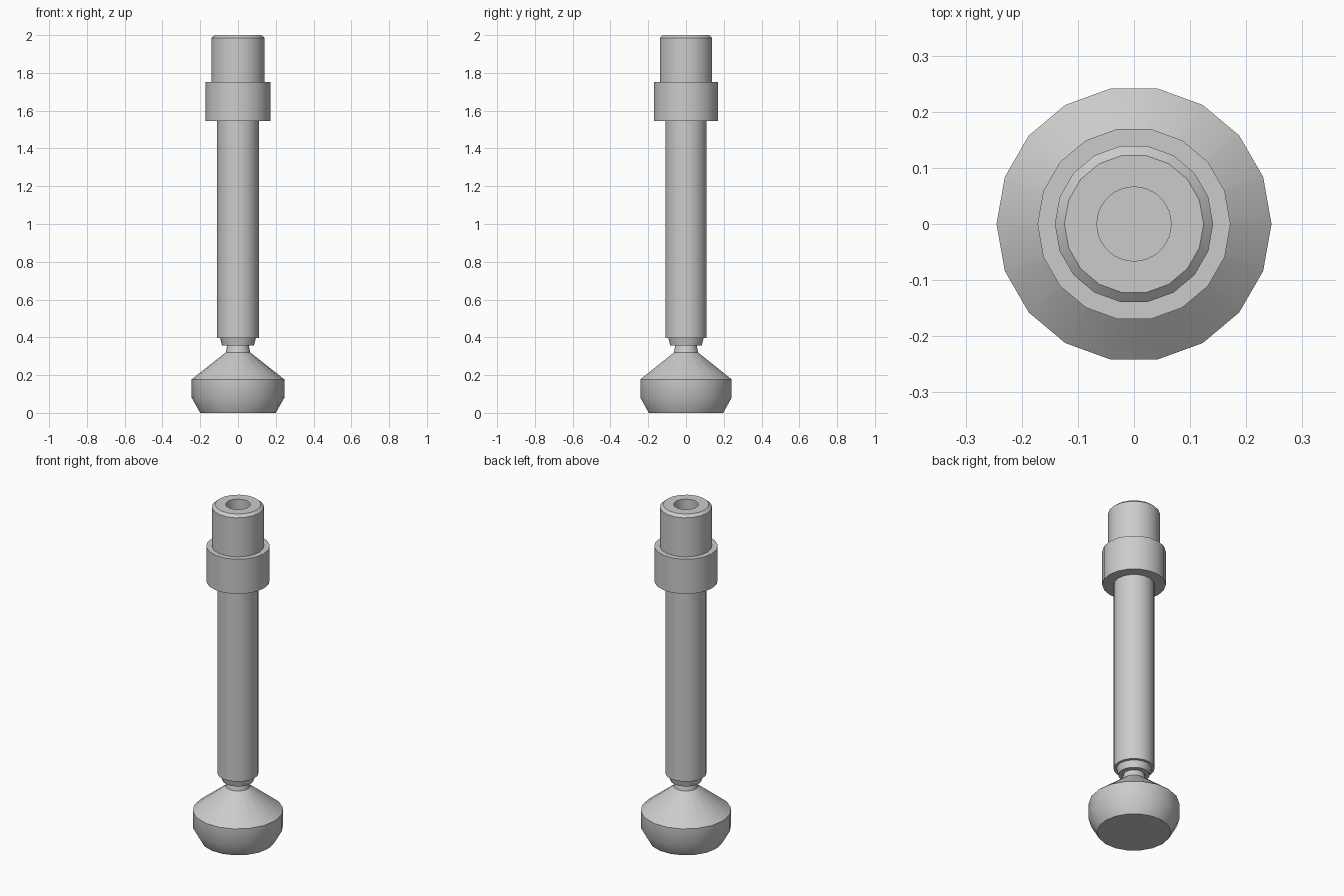
import bpy, bmesh, math

cube = bpy.data.objects.get("Cube")
if cube:
    bpy.data.objects.remove(cube, do_unlink=True)

SIDES = 18

steel = bpy.data.materials.new("brushed_grey")
steel.use_nodes = True
GREY = (0.6, 0.6, 0.6, 1)
steel.diffuse_color = GREY
steel.node_tree.nodes["Principled BSDF"].inputs["Base Color"].default_value = GREY


def lathe(name, profile, sides=SIDES):
    """Spin (radius, height) points, bottom to top, and cap both ends."""
    bm = bmesh.new()
    rings = []
    for r, z in profile:
        angles = [math.tau * i / sides for i in range(sides)]
        rings.append([bm.verts.new((r * math.cos(a), r * math.sin(a), z)) for a in angles])
    for low, high in zip(rings, rings[1:]):
        for i in range(sides):
            j = (i + 1) % sides
            bm.faces.new((low[i], low[j], high[j], high[i]))
    bm.faces.new(rings[0][::-1])
    bm.faces.new(rings[-1])
    bmesh.ops.recalc_face_normals(bm, faces=bm.faces)
    mesh = bpy.data.meshes.new(name)
    bm.to_mesh(mesh)
    bm.free()
    mesh.materials.append(steel)
    obj = bpy.data.objects.new(name, mesh)
    bpy.context.collection.objects.link(obj)
    return obj


# Swivel foot with its narrow neck
foot = lathe("swivel_foot", [(0.2, 0), (0.245, 0.08), (0.245, 0.178),
                             (0.065, 0.32), (0.055, 0.37)])

# Long shaft with a stepped, tapered tip
shaft = lathe("shaft", [(0.085, 0.357), (0.095, 0.397), (0.111, 0.397), (0.111, 1.6)])

# Wide collar
collar = lathe("collar", [(0.172, 1.545), (0.172, 1.752)])

# Head with bevelled rim and a round socket sunk into the top
head = lathe("head", [(0.141, 1.74), (0.141, 1.985), (0.124, 2.0)])
cutter = lathe("socket_cutter", [(0.066, 1.8), (0.066, 2.1)], 36)
cutter.hide_render = True
cutter.hide_set(True)
socket = head.modifiers.new("socket", "BOOLEAN")
socket.operation = "DIFFERENCE"
socket.object = cutter
socket.solver = "EXACT"

# Smooth round walls, crisp steps
for obj in (foot, shaft, collar, head):
    bpy.ops.object.select_all(action="DESELECT")
    obj.select_set(True)
    bpy.context.view_layer.objects.active = obj
    if obj.modifiers:
        bpy.ops.object.modifier_apply(modifier="socket")
    bpy.ops.object.shade_smooth_by_angle(angle=math.radians(32))
bpy.data.objects.remove(cutter, do_unlink=True)
